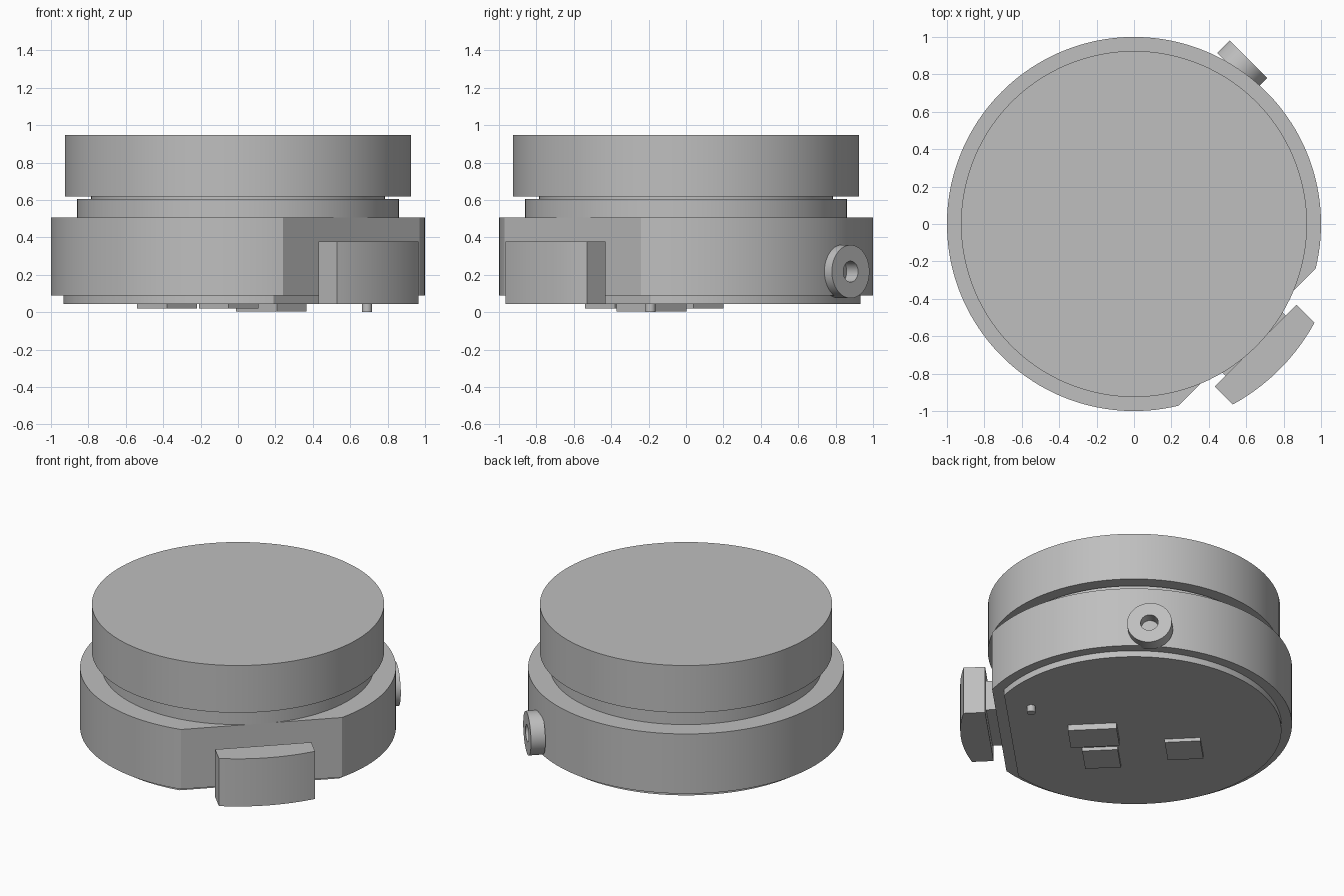
import bpy
import bmesh
from math import acos, asin, cos, sin, pi, radians
from mathutils import Matrix, Vector

cube = bpy.data.objects.get("Cube")
if cube:
    bpy.data.objects.remove(cube, do_unlink=True)

grey = bpy.data.materials.new("plain grey")
grey.use_nodes = True
grey.diffuse_color = (0.52, 0.52, 0.52, 1)
grey.node_tree.nodes["Principled BSDF"].inputs["Base Color"].default_value = grey.diffuse_color

# The clasp side faces the front left corner; most parts follow this turn.
TURN = Matrix.Rotation(-pi / 4, 4, "Z")


def arc(radius, start, end, steps):
    return [(radius * cos(start + (end - start) * i / steps),
             radius * sin(start + (end - start) * i / steps)) for i in range(steps + 1)]


def circle(radius, steps=128):
    return arc(radius, 0, 2 * pi, steps)[:-1]


def flat_disc(radius, flat):
    """Circle with a straight edge at x = flat."""
    a = acos(flat / radius)
    return arc(radius, a, 2 * pi - a, 128)


def box(length, width, x=0.0):
    return [(x - length / 2, -width / 2), (x + length / 2, -width / 2),
            (x + length / 2, width / 2), (x - length / 2, width / 2)]


def finish(name, bm, matrix):
    bmesh.ops.recalc_face_normals(bm, faces=bm.faces)
    mesh = bpy.data.meshes.new(name)
    bm.to_mesh(mesh)
    bm.free()
    mesh.materials.append(grey)
    mesh.shade_smooth()
    mesh.set_sharp_from_angle(angle=radians(30))
    obj = bpy.data.objects.new(name, mesh)
    obj.matrix_world = matrix
    bpy.context.collection.objects.link(obj)
    return obj


def prism(name, outline, z0, z1, matrix=TURN):
    bm = bmesh.new()
    base = bm.faces.new([bm.verts.new((x, y, z0)) for x, y in outline])
    top = bmesh.ops.extrude_face_region(bm, geom=[base], use_keep_orig=True)["geom"]
    bmesh.ops.translate(bm, vec=(0, 0, z1 - z0),
                        verts=[g for g in top if isinstance(g, bmesh.types.BMVert)])
    return finish(name, bm, matrix)


def ring(name, outer, inner, z0, z1, matrix, steps=64):
    bm = bmesh.new()
    loops = [[bm.verts.new((x, y, z)) for x, y in circle(r, steps)]
             for r, z in ((outer, z0), (outer, z1), (inner, z1), (inner, z0))]
    for k in range(4):
        a, b = loops[k], loops[(k + 1) % 4]
        for i in range(steps):
            j = (i + 1) % steps
            bm.faces.new((a[i], a[j], b[j], b[i]))
    return finish(name, bm, matrix)


# Stacked round housing
prism("bottom_plate", flat_disc(0.933, 0.78), 0.045, 0.088)
prism("main_body", flat_disc(1.0, 0.856), 0.088, 0.505)
prism("neck", circle(0.86), 0.505, 0.605)
prism("cap_spacer", circle(0.785), 0.605, 0.618)
prism("cap", circle(0.925), 0.618, 0.948)

# Clasp: stem from the flat side and a curved outer block
prism("clasp_stem", box(0.12, 0.455, 0.88), 0.11, 0.32)
half = asin(0.309 / 1.1)
prism("clasp_block", [(0.919, -0.309)] + arc(1.1, -half, half, 24) + [(0.919, 0.309)],
      0.045, 0.378)

# Ring lug on the back left
outward = Vector((1, 1, 0)).normalized()
side = Vector((-1, 1, 0)).normalized()
lug = (Matrix.Translation(side * 0.19 + Vector((0, 0, 0.217)))
       @ outward.to_track_quat("Z", "Y").to_matrix().to_4x4())
ring("ring_lug", 0.142, 0.056, 0.962, 1.055, lug)

# Contact pads and pin underneath
for name, x, y, length, width, low in (
        ("large_pad", 0.178, -0.185, 0.31, 0.22, 0.004),
        ("left_pad", -0.05, -0.38, 0.226, 0.226, 0.021),
        ("right_pad", -0.38, 0.04, 0.226, 0.226, 0.021)):
    prism(name, box(length, width), low, 0.045, Matrix.Translation((x, y, 0)) @ TURN)
prism("locating_pin", circle(0.027, 32), 0, 0.045, Matrix.Translation((0.69, -0.19, 0)))
